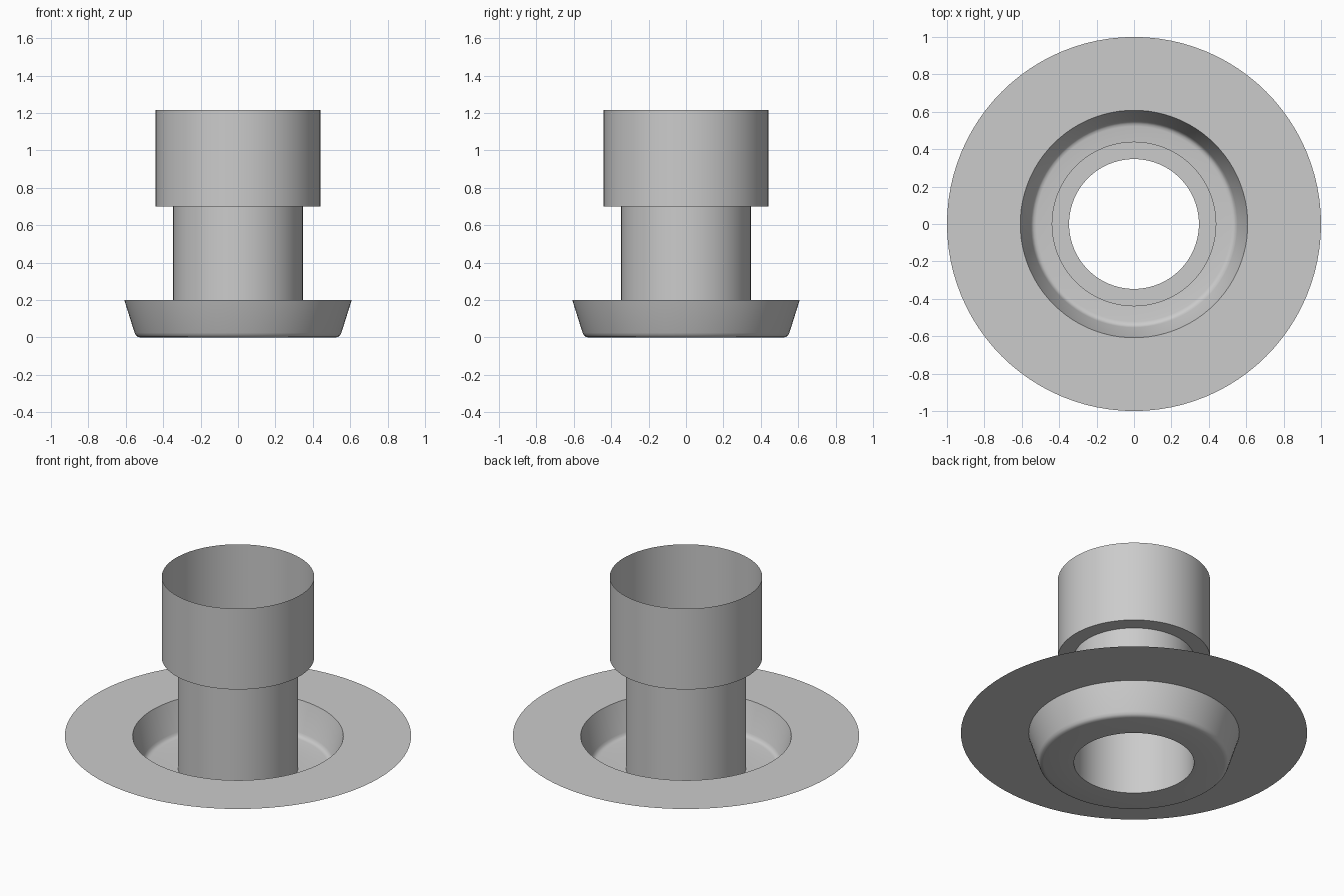
import bpy
import math

if "Cube" in bpy.data.objects:
    bpy.data.objects.remove(bpy.data.objects["Cube"], do_unlink=True)

SEGMENTS = 96
TUBE_R, COLLAR_R, PAN_R = 0.347, 0.44, 0.608
FLANGE_Z, STEP_Z, TOP_Z = 0.2, 0.7, 1.215

grey = bpy.data.materials.new("plain grey")
grey.use_nodes = True
colour = (0.6, 0.6, 0.6, 1)
grey.diffuse_color = colour
grey.node_tree.nodes["Principled BSDF"].inputs["Base Color"].default_value = colour


def lathe(name, profile):
    """Turn a (radius, height) profile around z into an open thin sheet."""
    verts = []
    for r, z in profile:
        for j in range(SEGMENTS):
            a = math.tau * j / SEGMENTS
            verts.append((r * math.cos(a), r * math.sin(a), z))
    faces = []
    for i in range(len(profile) - 1):
        low, high = i * SEGMENTS, (i + 1) * SEGMENTS
        for j in range(SEGMENTS):
            k = (j + 1) % SEGMENTS
            faces.append((low + j, low + k, high + k, high + j))
    mesh = bpy.data.meshes.new(name)
    mesh.from_pydata(verts, [], faces)
    mesh.materials.append(grey)
    obj = bpy.data.objects.new(name, mesh)
    bpy.context.collection.objects.link(obj)
    bpy.ops.object.select_all(action='DESELECT')
    obj.select_set(True)
    bpy.context.view_layer.objects.active = obj
    bpy.ops.object.shade_smooth_by_angle(angle=math.radians(35))


# Wide flat flange
lathe("flange", [(1, FLANGE_Z), (PAN_R, FLANGE_Z)])

# Sunken pan with sloped wall, rounded bottom edge and flat floor
lathe("pan", [(PAN_R, FLANGE_Z), (0.553, 0.025), (0.546, 0.011),
              (0.536, 0.003), (0.522, 0), (TUBE_R, 0)])

# Open central tube
lathe("tube", [(TUBE_R, 0), (TUBE_R, STEP_Z)])

# Wider open collar with its step underneath
lathe("collar", [(TUBE_R, STEP_Z), (COLLAR_R, STEP_Z), (COLLAR_R, TOP_Z)])
